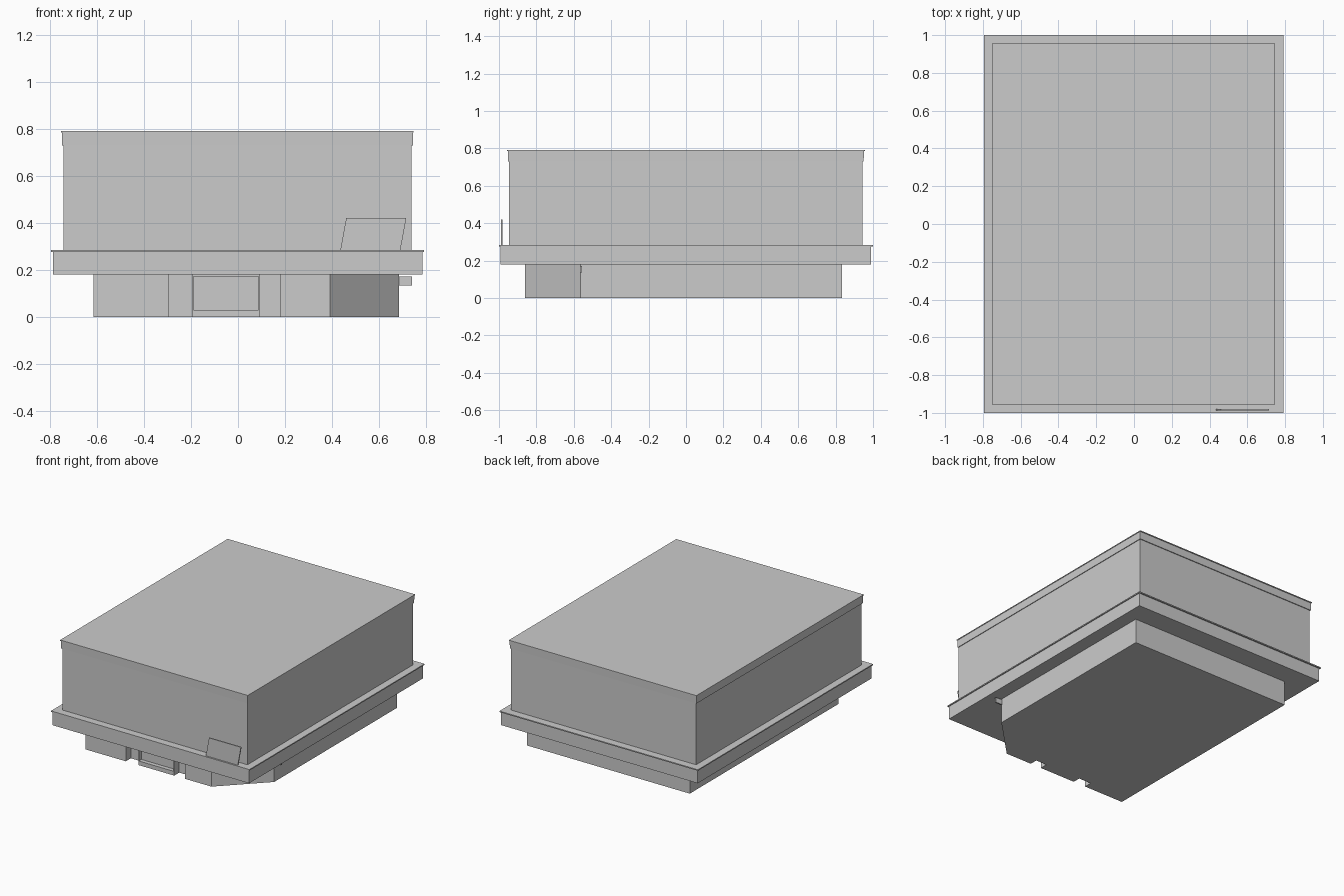
import bpy, bmesh

if "Cube" in bpy.data.objects:
    bpy.data.objects.remove(bpy.data.objects["Cube"])


def prism(name, outline, place, direction):
    """Extrude a 2D outline; place(u, v) gives 3D points, direction is the sweep."""
    bm = bmesh.new()
    face = bm.faces.new([bm.verts.new(place(u, v)) for u, v in outline])
    ext = bmesh.ops.extrude_face_region(bm, geom=[face])
    moved = [g for g in ext["geom"] if isinstance(g, bmesh.types.BMVert)]
    bmesh.ops.translate(bm, verts=moved, vec=direction)
    bmesh.ops.recalc_face_normals(bm, faces=bm.faces)
    mesh = bpy.data.meshes.new(name)
    bm.to_mesh(mesh)
    bm.free()
    obj = bpy.data.objects.new(name, mesh)
    bpy.context.collection.objects.link(obj)
    return obj


def box(name, x0, x1, y0, y1, z0, z1, flare=0.0):
    """Box from its limits; flare pushes the top edge outwards."""
    obj = prism(name, [(x0, y0), (x1, y0), (x1, y1), (x0, y1)],
                lambda u, v: (u, v, z0), (0, 0, z1 - z0))
    xm, ym, zm = (x0 + x1) / 2, (y0 + y1) / 2, (z0 + z1) / 2
    for v in obj.data.vertices:
        if v.co.z > zm:
            v.co.x += flare if v.co.x > xm else -flare
            v.co.y += flare if v.co.y > ym else -flare
    return obj


# Ground floor: chamfered front right corner and two door recesses
FRONT, DOOR_Y = -0.86, -0.80
doors = [(-0.295, -0.195), (0.092, 0.18)]
plan = [(-0.615, 0.835), (-0.615, FRONT)]
for a, b in doors:
    plan += [(a, FRONT), (a, DOOR_Y), (b, DOOR_Y), (b, FRONT)]
plan += [(0.39, FRONT), (0.685, -0.565), (0.685, 0.835)]
ground_floor = prism("ground_floor", plan, lambda u, v: (u, v, 0), (0, 0, 0.18))

# Inset window between the doors
cutter = box("window_cutter", -0.19, 0.088, -0.9, -0.83, 0.03, 0.172)
cutter.hide_render = True
cutter.hide_viewport = True
cut = ground_floor.modifiers.new("window_inset", "BOOLEAN")
cut.operation = "DIFFERENCE"
cut.solver = "EXACT"
cut.object = cutter
box("window_pane", -0.184, 0.082, -0.834, -0.826, 0.036, 0.166)

# Door leaves below the transom line
for i, (a, b) in enumerate(doors):
    box(f"door_{i + 1}", a, b, DOOR_Y - 0.003, DOOR_Y + 0.01, 0, 0.13)

# Small hanging bracket sign by the chamfered corner
box("side_bracket", 0.68, 0.74, -0.566, -0.556, 0.135, 0.172)

# Projecting canopy with its thin top lip
box("canopy", -0.787, 0.784, -0.993, 0.99, 0.18, 0.276)
box("canopy_lip", -0.795, 0.791, -1.0, 1.0, 0.276, 0.284)

# Upper storeys
box("upper_block", -0.742, 0.738, -0.946, 0.944, 0.284, 0.735)

# Slightly flared roof band with thin cap
box("roof_band", -0.748, 0.743, -0.951, 0.95, 0.73, 0.785, flare=0.001)
box("roof_cap", -0.752, 0.747, -0.956, 0.956, 0.785, 0.791)

# Plain slanted sign panel standing on the canopy
prism("sign_panel", [(0.435, 0.284), (0.69, 0.284), (0.715, 0.42), (0.46, 0.42)],
      lambda u, v: (u, -0.988, v), (0, 0.008, 0))
